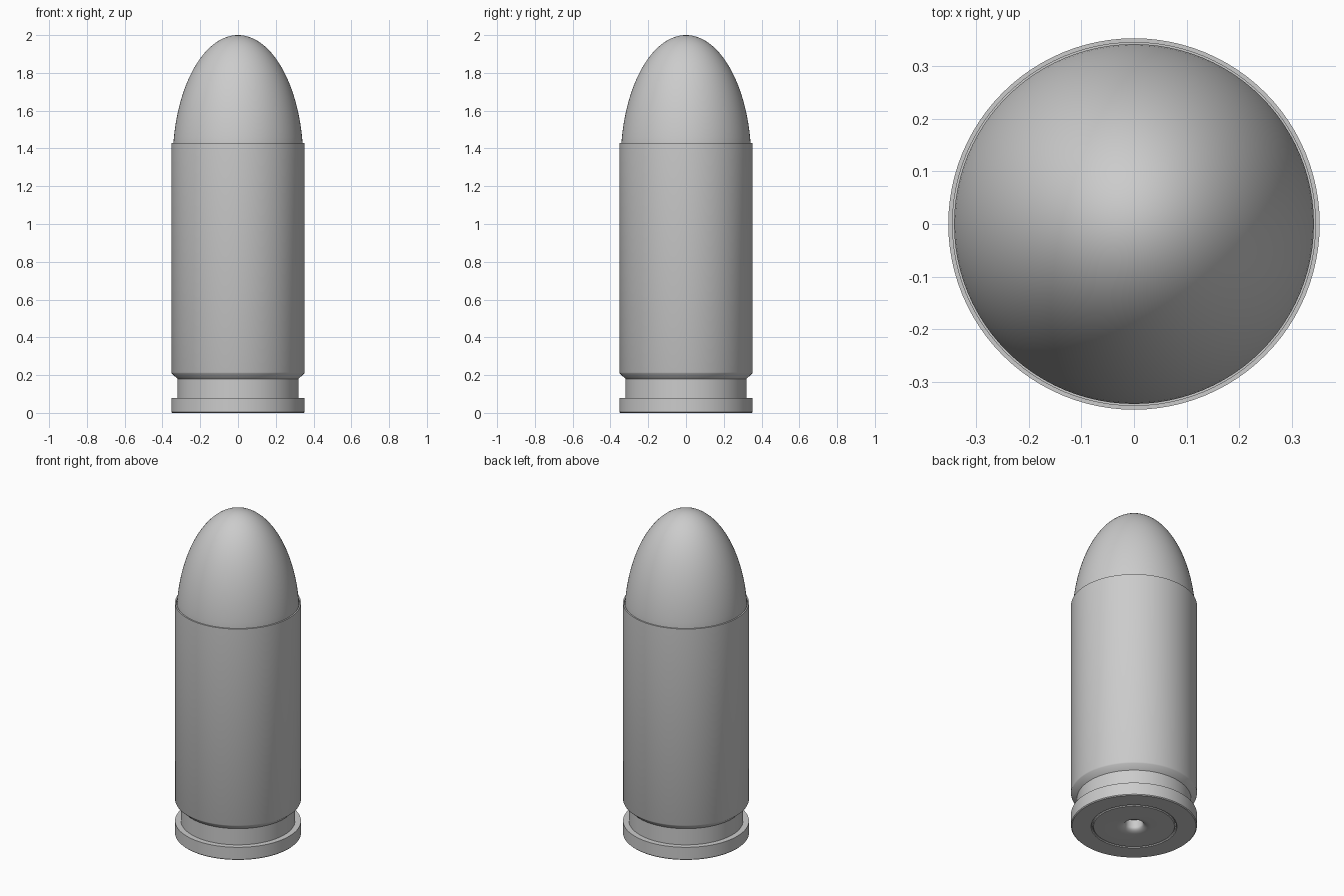
import bpy, bmesh, math

if "Cube" in bpy.data.objects:
    bpy.data.objects.remove(bpy.data.objects["Cube"])

SEGMENTS = 96


def lathe(name, profile):
    """Revolve an (radius, height) profile around the z axis."""
    bm = bmesh.new()
    verts = [bm.verts.new((r, 0, z)) for r, z in profile]
    edges = [bm.edges.new(pair) for pair in zip(verts, verts[1:])]
    bmesh.ops.spin(bm, geom=verts + edges, cent=(0, 0, 0), axis=(0, 0, 1),
                   angle=math.tau, steps=SEGMENTS, use_merge=True)
    bmesh.ops.remove_doubles(bm, verts=bm.verts, dist=0.0002)
    bmesh.ops.recalc_face_normals(bm, faces=bm.faces)
    mesh = bpy.data.meshes.new(name)
    bm.to_mesh(mesh)
    bm.free()
    obj = bpy.data.objects.new(name, mesh)
    bpy.context.collection.objects.link(obj)
    bpy.ops.object.select_all(action='DESELECT')
    obj.select_set(True)
    bpy.context.view_layer.objects.active = obj
    bpy.ops.object.shade_smooth_by_angle(angle=math.radians(30))
    return obj


# Case: primer pocket, rim, extractor groove, wall and open mouth
lathe("case", [
    (0, 0.12), (0.236, 0.12), (0.236, 0.005), (0.241, 0),
    (0.348, 0), (0.353, 0.005), (0.353, 0.08), (0.32, 0.08),
    (0.32, 0.18), (0.35, 0.208), (0.353, 0.215),
    (0.353, 1.43), (0.345, 1.43), (0.345, 1.2), (0, 1.2),
])

# Bullet: straight seated shank and elliptical nose
base, radius, height = 1.33, 0.346, 0.67
nose = [(radius * math.cos(a), base + height * math.sin(a))
        for a in (math.pi / 2 * i / 32 for i in range(33))]
nose[-1] = (0, 2.0)
lathe("bullet", [(0, 1.21), (0.342, 1.21)]
      + [(min(r, 0.342), z) for r, z in nose])

# Primer: flat disc with a softly dished centre hole
dish = [(0.05 + 0.05 * (1 - math.cos(a)), 0.025 * (1 - math.sin(a)))
        for a in (math.pi / 2 * i / 8 for i in range(9))]
lathe("primer", [(0, 0.07), (0.05, 0.07)] + dish
      + [(0.227, 0), (0.232, 0.005), (0.232, 0.115), (0, 0.115)])
